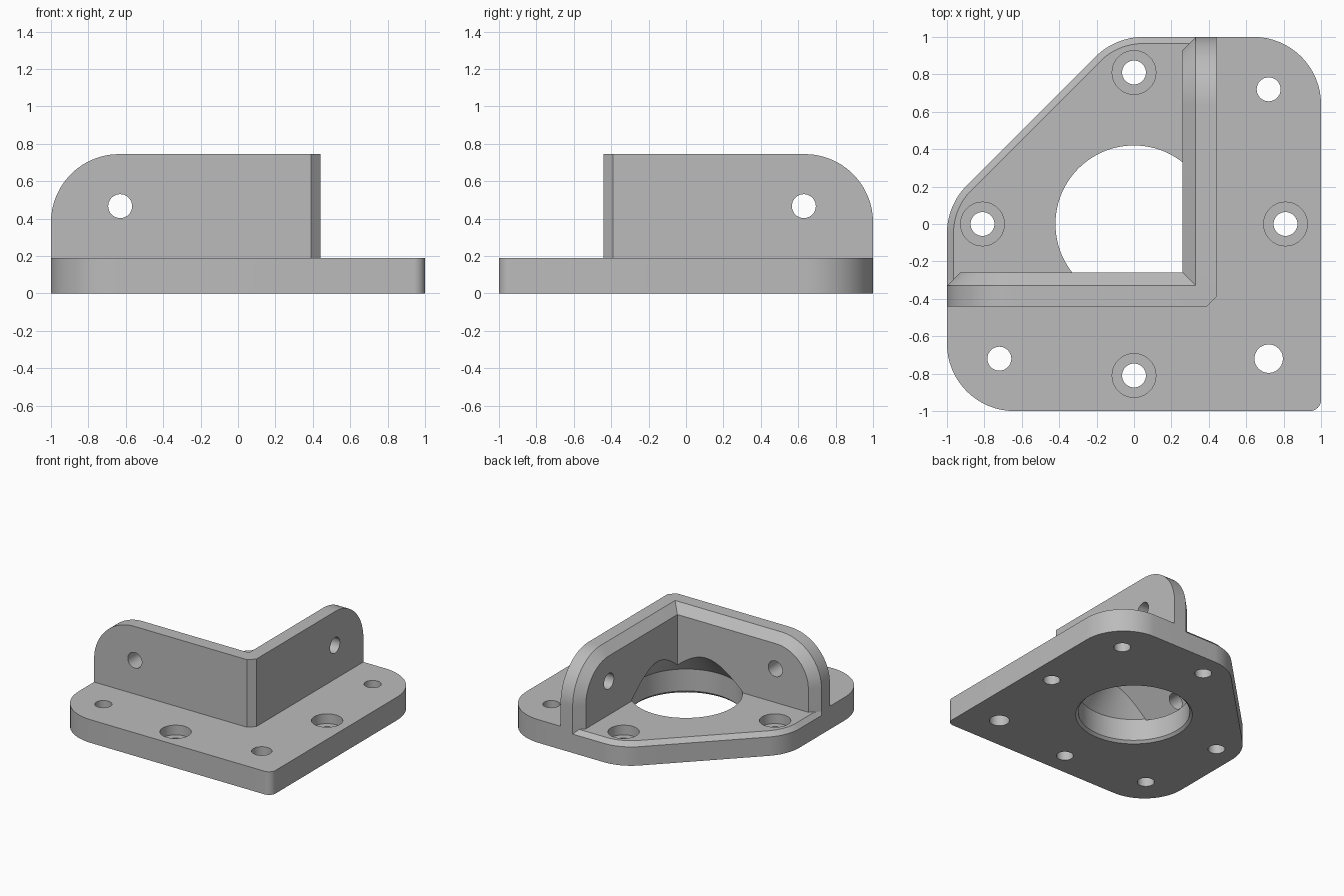
import bpy, bmesh, math
from mathutils import Vector

cube = bpy.data.objects.get("Cube")
if cube:
    bpy.data.objects.remove(cube, do_unlink=True)

PLATE_H, WALL_H, WALL_R, HOLE_R = 0.19, 0.745, 0.365, 0.064
RIM, EDGE = 0.07, 0.035   # chamfers of the wall rim and the plate edge

grey = bpy.data.materials.new("matte_grey")
grey.use_nodes = True
grey.diffuse_color = (0.5, 0.5, 0.5, 1)
grey.node_tree.nodes["Principled BSDF"].inputs["Base Color"].default_value = (0.5, 0.5, 0.5, 1)


def loft(name, rings):
    """Closed solid through rings of equally many points."""
    bm = bmesh.new()
    loops = [[bm.verts.new(p) for p in ring] for ring in rings]
    n = len(loops[0])
    for a, b in zip(loops, loops[1:]):
        for i in range(n):
            j = (i + 1) % n
            bm.faces.new((a[i], a[j], b[j], b[i]))
    bm.faces.new(loops[0])
    bm.faces.new(loops[-1])
    bmesh.ops.recalc_face_normals(bm, faces=bm.faces)
    mesh = bpy.data.meshes.new(name)
    bm.to_mesh(mesh)
    bm.free()
    mesh.materials.append(grey)
    ob = bpy.data.objects.new(name, mesh)
    bpy.context.collection.objects.link(ob)
    return ob


def rounded(corners, steps=16):
    """Polygon outline whose corners (x, y, radius) become arcs."""
    pts = []
    for i, (x, y, r) in enumerate(corners):
        p = Vector((x, y))
        if r == 0:
            pts.append(p)
            continue
        d1 = (Vector(corners[i - 1][:2]) - p).normalized()
        d2 = (Vector(corners[(i + 1) % len(corners)][:2]) - p).normalized()
        half = math.acos(d1.dot(d2)) / 2
        c = p + (d1 + d2).normalized() * r / math.sin(half)
        s, e = (p + d * r / math.tan(half) - c for d in (d1, d2))
        a0 = math.atan2(s.y, s.x)
        turn = (math.atan2(e.y, e.x) - a0 + math.pi) % math.tau - math.pi
        for k in range(steps + 1):
            a = a0 + turn * k / steps
            pts.append(c + Vector((math.cos(a), math.sin(a))) * r)
    return pts


def lathe(name, profile, place, n=64):
    """Turned solid; place maps local (u, v, height) to the model."""
    return loft(name, [[place(r * math.cos(math.tau * i / n), r * math.sin(math.tau * i / n), h)
                        for i in range(n)] for r, h in profile])


def swap(p):
    """Mirror across the diagonal symmetry plane."""
    return (-p[1], -p[0], p[2])


# Base plate: rounded outline, top edge chamfered beside the pocket only
outline = rounded([(-1, -1, 0.36), (1, -1, 0.06), (1, 1, 0.36), (0.33, 1, 0), (0.30, 1, 0),
                   (-0.1, 1, 0.36), (-1, 0.1, 0.36), (-1, -0.30, 0), (-1, -0.33, 0)])
top = []
for i, p in enumerate(outline):
    t = (p - outline[i - 1]).normalized() + (outline[(i + 1) % len(outline)] - p).normalized()
    t.normalize()
    inset = EDGE if p.y - p.x > 0.68 else 0
    top.append(p + Vector((-t.y, t.x)) * inset)
bracket = loft("corner_bracket", [[(p.x, p.y, z) for p in ring] for ring, z in
                                  ((outline, 0), (outline, PLATE_H - EDGE), (top, PLATE_H))])

# Upright walls: rounded profile, chamfered rim on the inner side, bevelled outer corner
rings = []
for y, end, inset in ((-0.44, 0.39, 0), (-0.39, 0.44, 0), (-0.33, 0.38, 0), (-0.26, 0.38, RIM)):
    prof = rounded([(end, 0.1, 0), (end, WALL_H - inset, 0),
                    (-1 + inset, WALL_H - inset, WALL_R - inset), (-1 + inset, 0.1, 0)], 24)
    rings.append([(p.x, y, p.y) for p in prof])
walls = [loft("front_wall", rings), loft("side_wall", [[swap(p) for p in r] for r in rings])]

# Central bore with bottom chamfer and a cone relieving the walls
cutters = [lathe("bore_cutter", [(0.45, -0.01), (0.42, 0.02), (0.42, 0.2), (0.24, 0.41)],
                 lambda u, v, h: (u, v, h), 96)]

# Plain corner holes
for x, y, r in ((0.72, 0.72, HOLE_R), (-0.72, -0.72, HOLE_R), (0.72, -0.72, 0.076)):
    cutters.append(lathe("hole_cutter", [(r, -0.1), (r, 0.3)],
                         lambda u, v, h: (x + u, y + v, h), 40))

# Counterbored motor holes
bore = [(HOLE_R, -0.1), (HOLE_R, 0.11), (0.117, 0.11), (0.117, 0.3)]
for x, y in ((0.81, 0), (-0.81, 0), (0, 0.81), (0, -0.81)):
    cutters.append(lathe("counterbore_cutter", bore, lambda u, v, h: (x + u, y + v, h), 40))

# Cross holes through the walls
for flip in (False, True):
    def place(u, v, h):
        p = (-0.63 + u, h, 0.467 + v)
        return swap(p) if flip else p
    cutters.append(lathe("wall_hole_cutter", [(HOLE_R, -0.6), (HOLE_R, -0.1)], place, 40))

# Join the walls, cut everything, then bake and drop the helpers
for op, tools in (("UNION", walls), ("DIFFERENCE", cutters)):
    for tool in tools:
        tool.hide_render = True
        mod = bracket.modifiers.new(tool.name, "BOOLEAN")
        mod.operation, mod.object, mod.solver = op, tool, "EXACT"
graph = bpy.context.evaluated_depsgraph_get()
baked = bpy.data.meshes.new_from_object(bracket.evaluated_get(graph))
bracket.modifiers.clear()
bracket.data = baked
for tool in walls + cutters:
    bpy.data.objects.remove(tool, do_unlink=True)

bpy.ops.object.select_all(action="DESELECT")
bracket.select_set(True)
bpy.context.view_layer.objects.active = bracket
bpy.ops.object.shade_smooth_by_angle(angle=math.radians(25))
